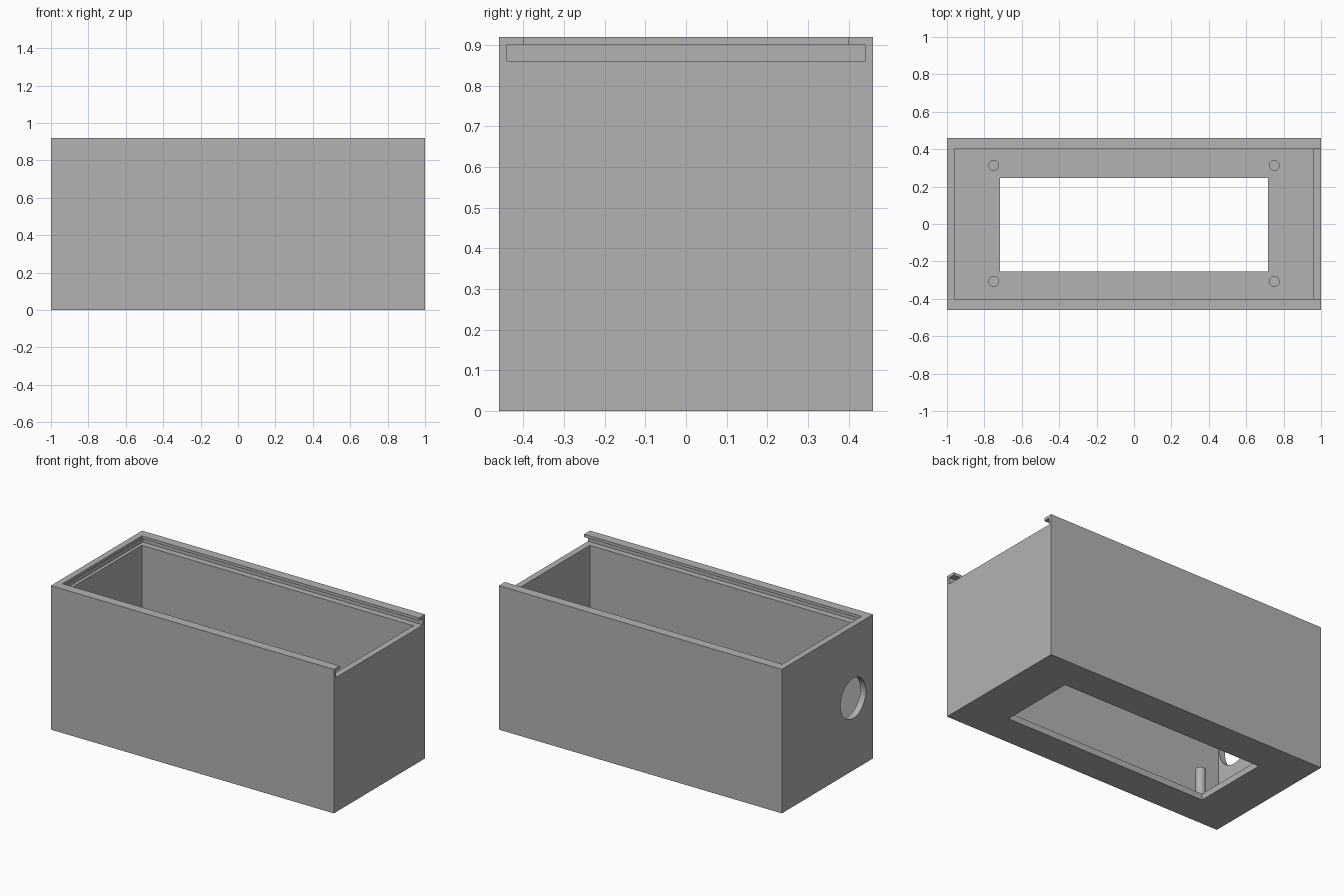
import bpy
import math
from mathutils import Vector

cube = bpy.data.objects.get("Cube")
if cube:
    bpy.data.objects.remove(cube, do_unlink=True)

grey = bpy.data.materials.new("plain grey")
grey.use_nodes = True
grey.diffuse_color = (0.45, 0.45, 0.45, 1)
grey.node_tree.nodes["Principled BSDF"].inputs["Base Color"].default_value = (0.45, 0.45, 0.45, 1)


def box(name, low, high):
    """Box between two opposite corners."""
    low, high = Vector(low), Vector(high)
    bpy.ops.mesh.primitive_cube_add(size=1)
    obj = bpy.context.object
    obj.name = name
    for v in obj.data.vertices:
        v.co = (low + high) / 2 + v.co * (high - low)
    obj.data.materials.append(grey)
    return obj


def cylinder(name, radius, depth, centre, rotation=(0, 0, 0)):
    bpy.ops.mesh.primitive_cylinder_add(vertices=48, radius=radius, depth=depth,
                                        location=centre, rotation=rotation)
    obj = bpy.context.object
    obj.name = name
    obj.data.materials.append(grey)
    return obj


WIDTH, DEPTH, HEIGHT = 1.0, 0.46, 0.92   # half width, half depth, full height
INNER_X, INNER_Y, FLOOR = 0.96, 0.40, 0.04
PAST = 1.2                               # cutters run out past the open end

# Solid body, then everything cut out of it
case = box("case", (-WIDTH, -DEPTH, 0), (WIDTH, DEPTH, HEIGHT))
cutters = [
    box("cavity_cutter", (-INNER_X, -INNER_Y, FLOOR), (INNER_X, INNER_Y, 0.87)),
    box("lid_groove_cutter", (-0.98, -0.44, 0.86), (PAST, 0.44, 0.902)),
    box("lid_opening_cutter", (-INNER_X, -INNER_Y, 0.89), (PAST, INNER_Y, PAST)),
    box("window_cutter", (-0.717, -0.254, -0.1), (0.717, 0.246, 0.1)),
    cylinder("cable_hole_cutter", 0.128, 0.2, (-WIDTH, -0.26, 0.46), (0, math.pi / 2, 0)),
]
for cutter in cutters:
    cutter.hide_render = True
    cut = case.modifiers.new(cutter.name, "BOOLEAN")
    cut.operation = "DIFFERENCE"
    cut.solver = "EXACT"
    cut.object = cutter

# Bake the cuts and drop the cutters
bpy.context.view_layer.update()
graph = bpy.context.evaluated_depsgraph_get()
baked = bpy.data.meshes.new_from_object(case.evaluated_get(graph))
case.modifiers.clear()
case.data = baked
for cutter in cutters:
    bpy.data.objects.remove(cutter, do_unlink=True)

# Mounting posts around the window
POST_TOP = 0.235
for side, x in (("left", 0.75), ("right", -0.75)):
    for end, y in (("front", -0.307), ("back", 0.313)):
        post = cylinder(f"{end}_{side}_post", 0.029, POST_TOP - 0.03,
                        (x, y, (POST_TOP + 0.03) / 2))
        bpy.ops.object.shade_smooth_by_angle(angle=math.radians(30))
